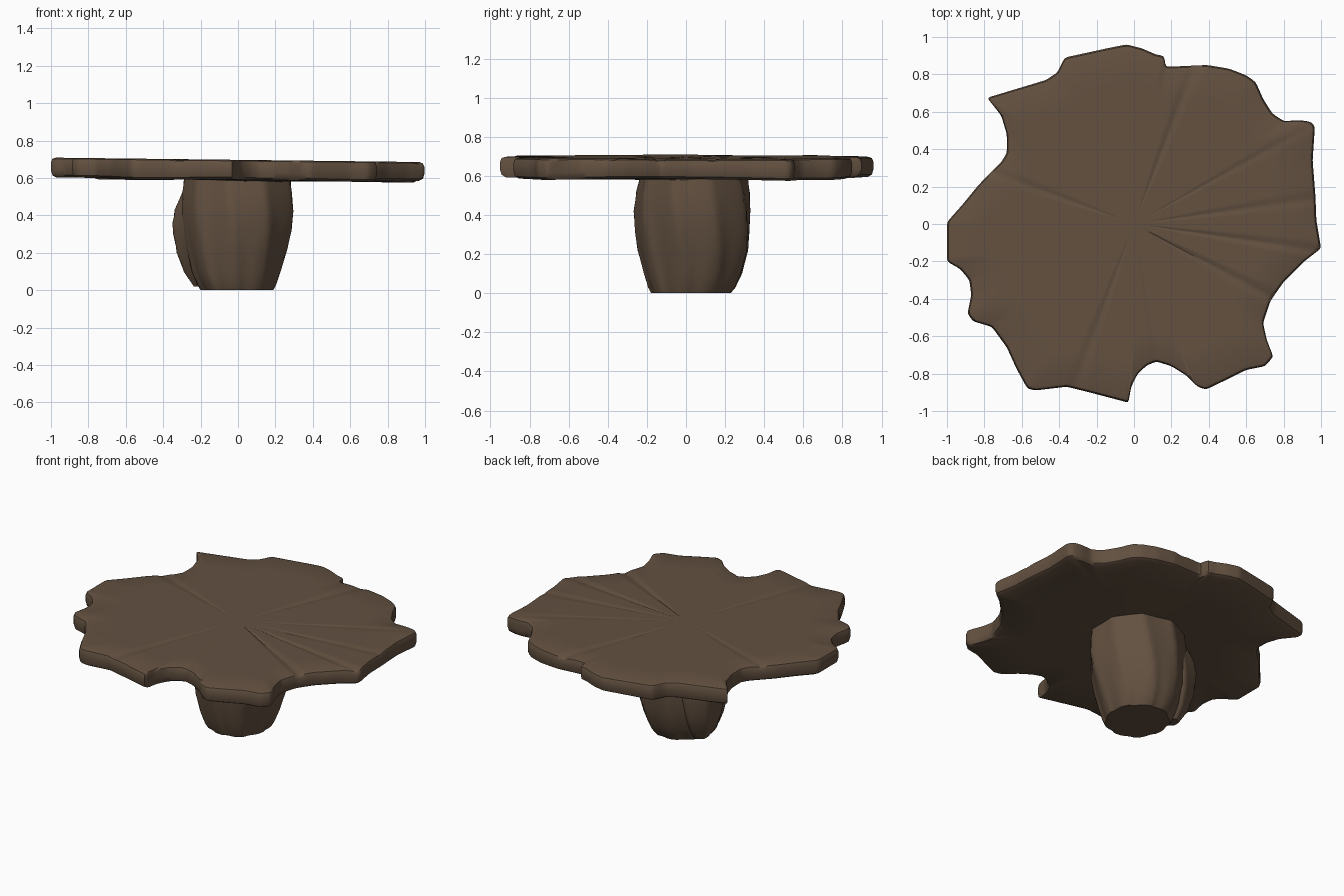
import bpy, bmesh, math

if "Cube" in bpy.data.objects:
    bpy.data.objects.remove(bpy.data.objects["Cube"])

mat = bpy.data.materials.new("dark brown wood")
mat.diffuse_color = (0.125, 0.082, 0.052, 1)
mat.use_nodes = True
mat.node_tree.nodes["Principled BSDF"].inputs["Base Color"].default_value = mat.diffuse_color


def finish(name, rings, bottom, top, angle):
    """Skin a stack of closed rings and cap both ends with fans."""
    bm = bmesh.new()
    rows = [[bm.verts.new(p) for p in ring] for ring in rings]
    n = len(rows[0])
    for a, b in zip(rows, rows[1:]):
        for i in range(n):
            j = (i + 1) % n
            bm.faces.new((a[i], a[j], b[j], b[i]))
    lo, hi = bm.verts.new(bottom), bm.verts.new(top)
    for i in range(n):
        j = (i + 1) % n
        bm.faces.new((lo, rows[0][j], rows[0][i]))
        bm.faces.new((hi, rows[-1][i], rows[-1][j]))
    bmesh.ops.recalc_face_normals(bm, faces=bm.faces)
    mesh = bpy.data.meshes.new(name)
    bm.to_mesh(mesh)
    bm.free()
    obj = bpy.data.objects.new(name, mesh)
    bpy.context.collection.objects.link(obj)
    mesh.materials.append(mat)
    bpy.ops.object.select_all(action='DESELECT')
    obj.select_set(True)
    bpy.context.view_layer.objects.active = obj
    bpy.ops.object.shade_smooth_by_angle(angle=math.radians(angle))
    return obj


# Irregular rim of the slab, counterclockwise from the right tip
rim = [(1, -.13), (.975, .02), (.97, .15), (.955, .34), (.967, .52), (.95, .545),
       (.89, .555), (.8, .55), (.74, .59), (.69, .67), (.65, .76), (.6, .795),
       (.51, .83), (.39, .85), (.17, .84), (.16, .9), (.12, .905), (.04, .94),
       (-.04, .96), (-.14, .94), (-.37, .89), (-.41, .81), (-.47, .77), (-.785, .675),
       (-.71, .58), (-.68, .48), (-.68, .38), (-.71, .33), (-.83, .21), (-.92, .1),
       (-1, .01), (-1, -.2), (-.93, -.24), (-.88, -.3), (-.87, -.38), (-.89, -.48),
       (-.86, -.52), (-.76, -.55), (-.68, -.66), (-.63, -.77), (-.57, -.88),
       (-.53, -.89), (-.36, -.87), (-.2, -.91), (-.03, -.955), (-.015, -.87),
       (.02, -.8), (.07, -.755), (.12, -.735), (.2, -.76), (.28, -.81), (.34, -.87),
       (.385, -.885), (.5, -.83), (.6, -.78), (.7, -.76), (.745, -.71), (.71, -.62),
       (.69, -.53), (.73, -.41), (.8, -.31), (.91, -.2)]

# Resample the rim evenly and soften its corners slightly
pts = []
for (x0, y0), (x1, y1) in zip(rim, rim[1:] + rim[:1]):
    k = max(1, round(math.hypot(x1 - x0, y1 - y0) / 0.018))
    pts += [(x0 + (x1 - x0) * i / k, y0 + (y1 - y0) * i / k) for i in range(k)]
n = len(pts)
pts = [tuple(.6 * pts[i][c] + .2 * (pts[i - 1][c] + pts[(i + 1) % n][c]) for c in (0, 1))
       for i in range(n)]

# Shallow radial cracks: (degrees, depth, half width in degrees)
cracks = [(69, .008, 3), (29, .004, 2), (8, .006, 2.5), (-8, .008, 2.5), (-28, .010, 3),
          (-80, .004, 2), (-110, .006, 3), (160, .006, 3)]


def crack(x, y):
    a = math.degrees(math.atan2(y, x))
    d = sum(h * max(0, 1 - abs((a - c + 180) % 360 - 180) / w) for c, h, w in cracks)
    return d * min(1, math.hypot(x, y) / .4)


def slab_ring(inset, factor, dz, under):
    ring = []
    for x, y in pts:
        r = math.hypot(x, y)
        s = (1 - inset / r) * factor
        px, py = x * s, y * s
        z = .697 - .012 * px + dz
        if under:
            z -= .007 * math.sin(4 * px + 1) * math.sin(3 * py + 2)
        elif dz > -.01:
            z -= crack(px, py)
        ring.append((px, py, z))
    return ring


profile = [(.03, .3, -.108, 1), (.03, .7, -.108, 1), (.03, 1, -.108, 1), (.008, 1, -.096, 1),
           (0, 1, -.07, 1), (0, 1, -.025, 0), (.008, 1, -.006, 0), (.025, 1, 0, 0),
           (.025, .8, 0, 0), (.025, .6, 0, 0), (.025, .4, 0, 0), (.025, .15, 0, 0)]
finish("table_slab", [slab_ring(*p) for p in profile], (0, 0, .589), (0, 0, .697), 40)

# Carved trunk pedestal: z, x min, x max, y min, y max
levels = [(0, -.20, .19, -.18, .23), (.03, -.22, .205, -.195, .255),
          (.1, -.25, .23, -.215, .29), (.22, -.275, .265, -.245, .325),
          (.32, -.288, .288, -.257, .332), (.42, -.295, .3, -.262, .333),
          (.52, -.29, .297, -.25, .325), (.61, -.28, .29, -.23, .31)]


def facet(a, sides, twist):
    """Radius of a polygon with flat sides, so the trunk reads as hewn."""
    step = 2 * math.pi / sides
    return math.cos(step / 2) / math.cos((a + twist) % step - step / 2)


def trunk_ring(z, x0, x1, y0, y1):
    ring = []
    for i in range(108):
        a = 2 * math.pi * i / 108
        low = max(0, 1 - z / .4)
        r = 1.025 * facet(a, 9, .5 * z + .1) + .03 * low * math.cos(9 * a + 3 * z + math.pi)
        r += .012 * math.sin(5 * a + 7 * z)
        ring.append(((x0 + x1) / 2 + (x1 - x0) / 2 * r * math.cos(a),
                     (y0 + y1) / 2 + (y1 - y0) / 2 * r * math.sin(a), z))
    return ring


finish("trunk_pedestal", [trunk_ring(*l) for l in levels], (0, .03, 0), (0, .03, .61), 30)

# Bulging side root at the back left of the trunk
root = [(.02, .05), (.1, .105), (.2, .14), (.3, .157), (.36, .16), (.43, .147), (.52, .11), (.6, .08)]
rings = []
for z, r in root:
    rings.append([(-.19 + r * facet(a, 7, z) * math.cos(a) * 1.02,
                   .12 + r * facet(a, 7, z) * math.sin(a), z)
                  for a in (2 * math.pi * i / 56 for i in range(56))])
finish("side_root", rings, (-.19, .12, .02), (-.19, .12, .6), 35)
